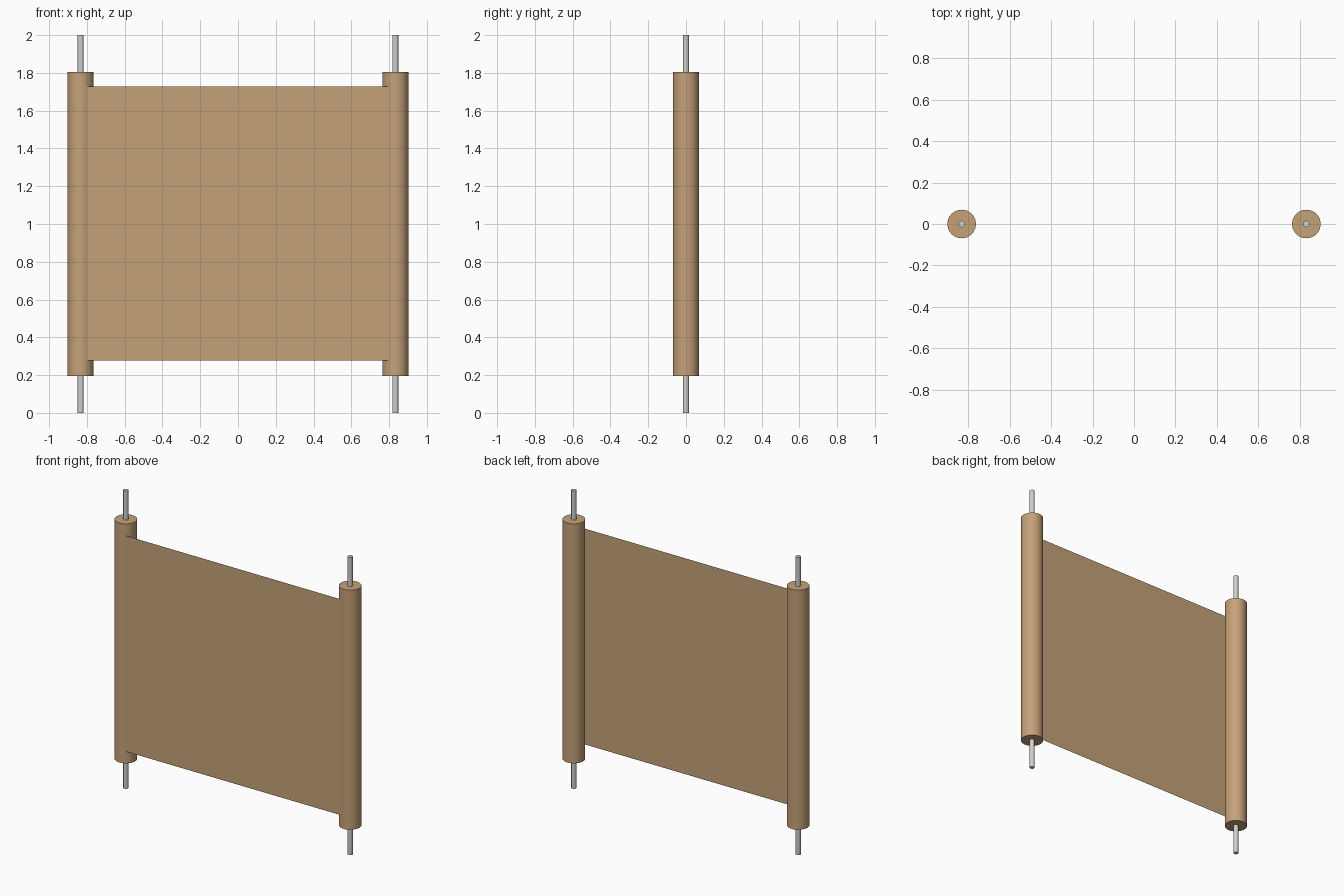
import bpy, math

if "Cube" in bpy.data.objects:
    bpy.data.objects.remove(bpy.data.objects["Cube"])

def material(name, rgb):
    m = bpy.data.materials.new(name)
    m.diffuse_color = (*rgb, 1.0)
    m.use_nodes = True
    m.node_tree.nodes["Principled BSDF"].inputs["Base Color"].default_value = m.diffuse_color
    return m

parchment = material("tan parchment", (0.56, 0.36, 0.19))
metal = material("light grey metal", (0.62, 0.62, 0.62))

POST_X = 0.833

def cylinder(name, x, radius, z0, z1, mat, sides):
    bpy.ops.mesh.primitive_cylinder_add(vertices=sides, radius=radius, depth=z1 - z0,
                                        location=(x, 0, (z0 + z1) / 2))
    ob = bpy.context.object
    ob.name = name
    ob.data.materials.append(mat)
    bpy.ops.object.shade_smooth_by_angle(angle=math.radians(35))
    return ob

# Rolled ends with a thin rod through each
for side, x in (("left", -POST_X), ("right", POST_X)):
    cylinder(side + "_roll", x, 0.069, 0.196, 1.804, parchment, 48)
    cylinder(side + "_rod", x, 0.016, 0.0, 2.0, metal, 24)

# Flat sheet stretched between the rolls, near their front side
bpy.ops.mesh.primitive_plane_add(size=1, location=(0, -0.061, 1.0025),
                                 rotation=(math.radians(90), 0, 0))
sheet = bpy.context.object
sheet.name = "sheet"
sheet.scale = (2 * POST_X, 1.449, 1)
bpy.ops.object.transform_apply(location=False, rotation=True, scale=True)
sheet.data.materials.append(parchment)
